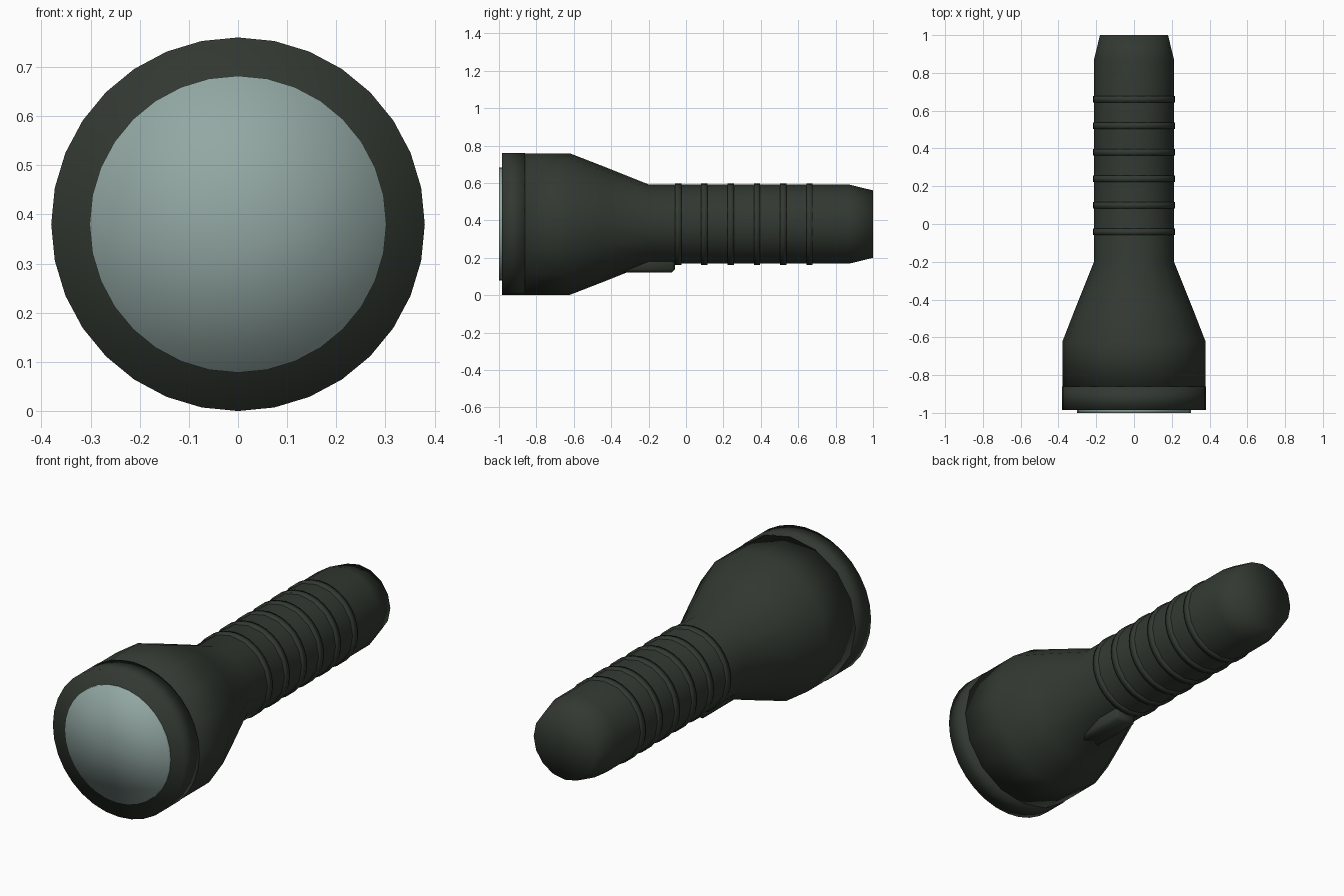
import bpy, bmesh, math

if "Cube" in bpy.data.objects:
    bpy.data.objects.remove(bpy.data.objects["Cube"])

AXIS_Z = 0.38


def material(name, rgb):
    m = bpy.data.materials.new(name)
    m.diffuse_color = (*rgb, 1.0)
    m.use_nodes = True
    m.node_tree.nodes["Principled BSDF"].inputs["Base Color"].default_value = m.diffuse_color
    return m


DARK = material("dark_green_rubber", (0.032, 0.041, 0.031))
GLASS = material("pale_blue_glass", (0.29, 0.39, 0.365))


def finish(bm, name, mat):
    bmesh.ops.recalc_face_normals(bm, faces=bm.faces)
    mesh = bpy.data.meshes.new(name)
    bm.to_mesh(mesh)
    bm.free()
    mesh.materials.append(mat)
    mesh.shade_smooth()
    obj = bpy.data.objects.new(name, mesh)
    bpy.context.collection.objects.link(obj)
    return obj


def lathe(name, profile, sides, mat):
    """Spin (y, radius) points around the torch axis; radius 0 makes a pole."""
    bm = bmesh.new()
    rings = []
    for y, r in profile:
        n = sides if r > 0 else 1
        rings.append([bm.verts.new((r * math.sin(2 * math.pi * i / sides), y,
                                    AXIS_Z + r * math.cos(2 * math.pi * i / sides)))
                      for i in range(n)])
    for a, b in zip(rings, rings[1:]):
        for i in range(sides):
            j = (i + 1) % sides
            quad = [a[i % len(a)], a[j % len(a)], b[j % len(b)], b[i % len(b)]]
            bm.faces.new(list(dict.fromkeys(quad)))
    return finish(bm, name, mat)


def disc(name, y0, y1, r, sides, mat):
    return lathe(name, [(y0, 0), (y0, r), (y1, r), (y1, 0)], sides, mat)


# Head, neck and handle in one turned shape
lathe("body", [(-0.87, 0), (-0.87, 0.378), (-0.62, 0.378), (-0.44, 0.308),
               (-0.20, 0.212), (0.34, 0.212), (0.87, 0.212), (1.0, 0.18), (1.0, 0)],
      16, DARK)

# Front rim and lens
disc("head_rim", -0.985, -0.86, 0.38, 32, DARK)
disc("lens", -1.0, -0.97, 0.302, 32, GLASS)

# Grip rings along the handle
for k in range(6):
    y = -0.042 + 0.1405 * k
    disc(f"grip_ring_{k + 1}", y - 0.017, y + 0.017, 0.218, 32, DARK)

# Slide switch under the neck
bm = bmesh.new()
bmesh.ops.create_cube(bm, size=1)
for v in bm.verts:
    v.co = (v.co.x * 0.12, -0.21 + v.co.y * 0.30, 0.172 + v.co.z * 0.10)
bmesh.ops.bevel(bm, geom=bm.edges[:], offset=0.015, segments=1, affect='EDGES')
finish(bm, "switch", DARK)
